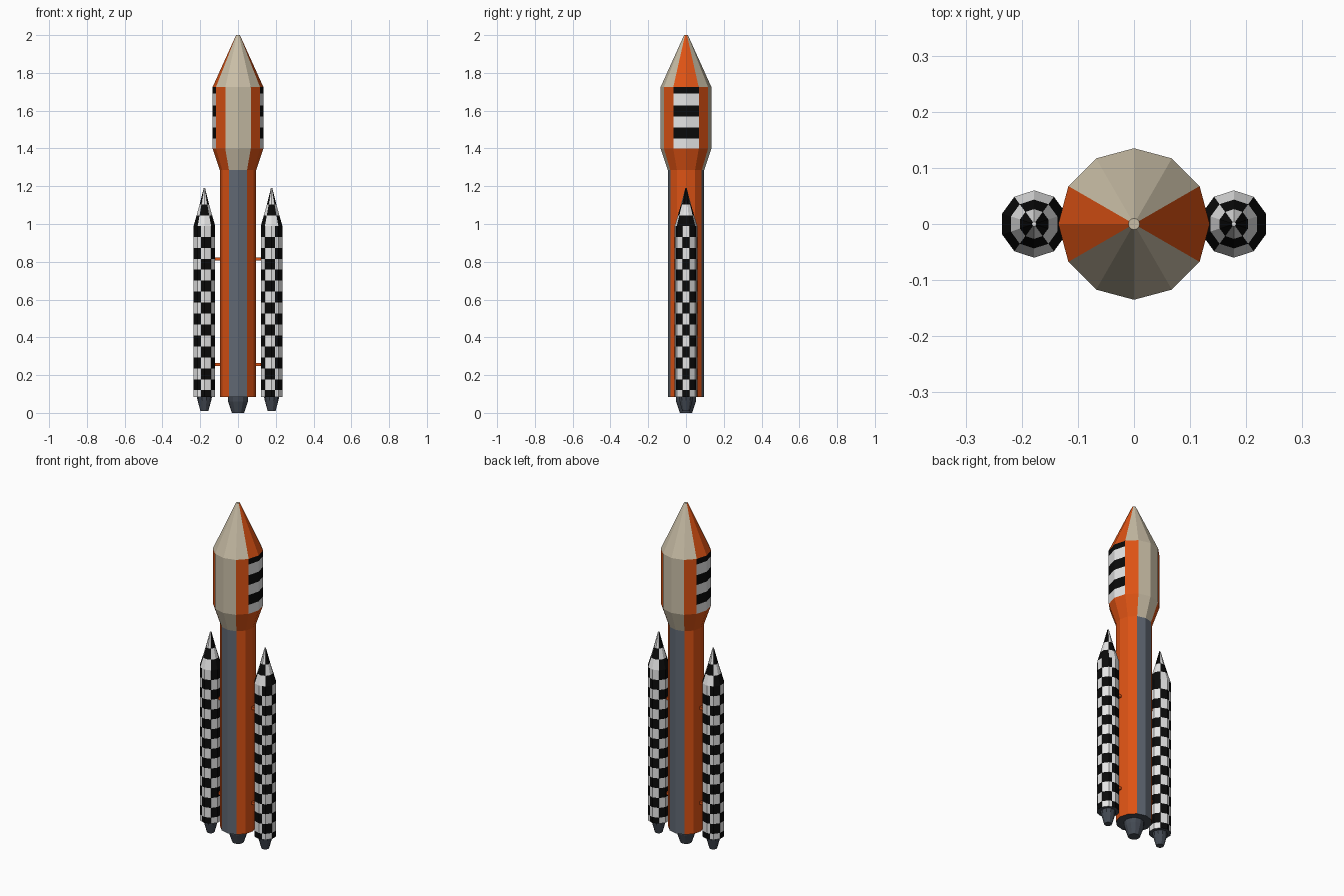
import bpy, bmesh, math

if "Cube" in bpy.data.objects:
    bpy.data.objects.remove(bpy.data.objects["Cube"])

# Flat colours
COLOURS = {
    "orange": (0.72, 0.085, 0.007),
    "cream": (0.58, 0.51, 0.38),
    "slate": (0.115, 0.137, 0.168),
    "dark_grey": (0.058, 0.069, 0.088),
    "white": (0.78, 0.78, 0.78),
    "black": (0.003, 0.003, 0.003),
}
NAMES = list(COLOURS)
for n, c in COLOURS.items():
    bpy.data.materials.new(n).diffuse_color = (*c, 1)


def finish(name, bm):
    bmesh.ops.recalc_face_normals(bm, faces=bm.faces)
    me = bpy.data.meshes.new(name)
    for n in NAMES:
        me.materials.append(bpy.data.materials[n])
    bm.to_mesh(me)
    bm.free()
    ob = bpy.data.objects.new(name, me)
    bpy.context.collection.objects.link(ob)
    return ob


def lathe(name, profile, sides, colour, cx=0.0, flip=1, caps=("dark_grey", "dark_grey"), split=False):
    """Turned part; colour(row, degrees from +x, 0..180) names each face's material.
    With split, every flat side is halved so colours can change mid-side."""
    bm = bmesh.new()
    steps = sides * 2 if split else sides
    rings = []
    for r, z in profile:
        ring = []
        for i in range(steps):
            a = 2 * math.pi * i / steps
            k = math.cos(math.pi / sides) if split and i % 2 == 0 else 1
            ring.append(bm.verts.new((cx + flip * r * k * math.cos(a), r * k * math.sin(a), z)))
        rings.append(ring)
    for row in range(len(rings) - 1):
        lo, hi = rings[row], rings[row + 1]
        for i in range(steps):
            j = (i + 1) % steps
            f = bm.faces.new((lo[i], lo[j], hi[j], hi[i]))
            ang = (i + 0.5) * 360 / steps
            f.material_index = NAMES.index(colour(row, min(ang, 360 - ang)))
    for ring, c in zip((rings[0], rings[-1]), caps):
        bm.faces.new(ring).material_index = NAMES.index(c)
    return finish(name, bm)


def box(name, centre, size, colour):
    bm = bmesh.new()
    bmesh.ops.create_cube(bm, size=1)
    for v in bm.verts:
        v.co = [c + p * s for c, p, s in zip(centre, v.co, size)]
    for f in bm.faces:
        f.material_index = NAMES.index(colour)
    finish(name, bm)


def front_back(a):
    return 60 < a < 120


# Core stage: orange with slate panels front and back
lathe("core_stage", [(0.096, 0.085), (0.096, 1.285)], 12,
      lambda r, a: "slate" if front_back(a) else "orange")

# Flared adapter
lathe("adapter", [(0.096, 1.285), (0.135, 1.40)], 12,
      lambda r, a: "cream" if front_back(a) else "orange")


# Payload fairing with striped side panels
def fairing_colour(row, a):
    if front_back(a):
        return "cream"
    if a < 30 or a > 150:
        return "black" if row % 2 else "white"
    return "orange"


levels = [1.40, 1.453, 1.511, 1.57, 1.628, 1.691, 1.724]
lathe("fairing", [(0.135, z) for z in levels], 12, fairing_colour)

# Nose cone
lathe("nose_cone", [(0.135, 1.724), (0.01, 2.0)], 12,
      lambda r, a: "cream" if 30 < a < 150 else "orange", caps=("cream", "cream"))

# Main nozzle
lathe("main_nozzle", [(0.032, 0.0), (0.052, 0.06), (0.054, 0.085)], 12, lambda r, a: "dark_grey")

# Side boosters
ROW, TOP, BASE = 0.058, 0.99, 0.085
body_levels = [BASE] + [TOP - ROW * i for i in range(15, -1, -1)]


def checker(row, a):
    column = 0 if a < 18 else 1 + int((a - 18) // 54)
    return "black" if (15 - row + column) % 2 else "white"


def nose_checker(row, a):
    column = 1 if 54 < a < 126 else 0
    return "white" if (row + column) % 2 else "black"


for s, side in ((1, "right"), (-1, "left")):
    cx = s * 0.178
    lathe(side + "_booster", [(0.06, z) for z in body_levels], 10, checker, cx, s, split=True)
    lathe(side + "_booster_nose", [(0.06, TOP), (0.0435, 1.045), (0.0265, 1.103), (0.004, 1.19)],
          10, nose_checker, cx, s, caps=("white", "white"), split=True)
    lathe(side + "_booster_nozzle", [(0.021, 0.01), (0.036, 0.065), (0.04, 0.085)], 10,
          lambda r, a: "dark_grey", cx, s)
    # Struts holding the booster to the core
    for label, z in (("upper", 0.815), ("lower", 0.255)):
        box(f"{side}_{label}_strut", (s * 0.108, 0, z), (0.04, 0.016, 0.016), "orange")

for m in bpy.data.materials:
    if m.users and not m.is_grease_pencil:
        m.use_nodes = True
        m.node_tree.nodes["Principled BSDF"].inputs["Base Color"].default_value = m.diffuse_color
